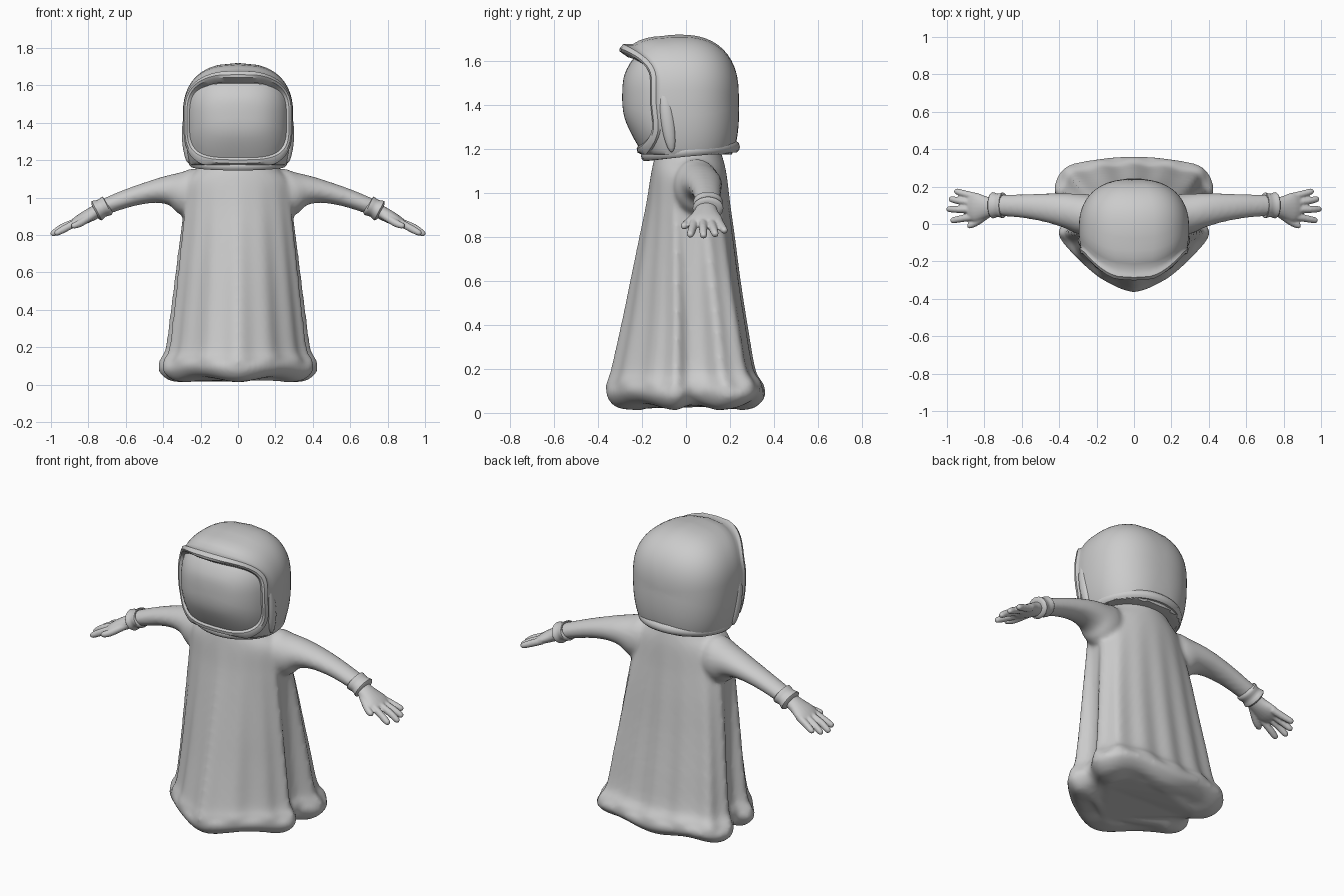
import bpy, bmesh
from math import sin, cos, pi
from mathutils import Vector

if "Cube" in bpy.data.objects:
    bpy.data.objects.remove(bpy.data.objects["Cube"])


def loft(bm, rings, cap_start=True, cap_end=True):
    rows = [[bm.verts.new(p) for p in r] for r in rings]
    n = len(rows[0])
    for a, b in zip(rows, rows[1:]):
        for i in range(n):
            j = (i + 1) % n
            bm.faces.new((a[i], a[j], b[j], b[i]))
    if cap_start:
        bm.faces.new(rows[0][::-1])
    if cap_end:
        bm.faces.new(rows[-1])


def spline(pts, steps, closed=False):
    """Catmull-Rom through tuples of any length."""
    n, out = len(pts), []
    get = (lambda i: pts[i % n]) if closed else (lambda i: pts[max(0, min(n - 1, i))])
    for i in range(n if closed else n - 1):
        p = [get(i + k) for k in (-1, 0, 1, 2)]
        for s in range(steps):
            t = s / steps
            out.append(tuple(0.5 * (2 * b + (c - a) * t + (2 * a - 5 * b + 4 * c - d) * t * t
                                    + (3 * b - a - 3 * c + d) * t ** 3) for a, b, c, d in zip(*p)))
    if not closed:
        out.append(tuple(pts[-1]))
    return out


def tube(bm, pts, n=16, steps=4, flip=1):
    """pts: (x, y, z, radius sideways, radius upward) along an arm-like path."""
    path, rings = spline(pts, steps), []
    for i, q in enumerate(path):
        t = Vector(path[min(i + 1, len(path) - 1)][:3]) - Vector(path[max(i - 1, 0)][:3])
        t.normalize()
        side = Vector((0, 0, 1)).cross(t).normalized()
        up = t.cross(side)
        ring = []
        for k in range(n):
            a = 2 * pi * k / n
            v = Vector(q[:3]) + side * cos(a) * q[3] + up * sin(a) * q[4]
            ring.append((v.x * flip, v.y, v.z))
        rings.append(ring)
    loft(bm, rings)


def finish(bm, name, voxel=0, mirror=False, smooth=0, angle=0.7):
    bmesh.ops.recalc_face_normals(bm, faces=bm.faces)
    me = bpy.data.meshes.new(name)
    bm.to_mesh(me)
    bm.free()
    ob = bpy.data.objects.new(name, me)
    bpy.context.collection.objects.link(ob)
    bpy.ops.object.select_all(action='DESELECT')
    ob.select_set(True)
    bpy.context.view_layer.objects.active = ob
    bpy.ops.object.shade_smooth_by_angle(angle=angle)
    if voxel:
        m = ob.modifiers.new("blend", 'REMESH')
        m.mode, m.voxel_size, m.use_smooth_shade = 'VOXEL', voxel, True
    if smooth:
        m = ob.modifiers.new("soften", 'SMOOTH')
        m.factor, m.iterations = 0.5, smooth
    if mirror:
        ob.modifiers.new("mirror", 'MIRROR').use_clip = False
    return ob


# robe with sleeves: unit hem outline blended into an ellipse towards the neck
half = [(0, -1), (.42, -.80), (.76, -.45), (.95, -.14), (.84, .14),
        (1.0, .5), (.86, .84), (.45, .96), (0, 1)]
hem = spline(half + [(-x, y) for x, y in half[-2:0:-1]], 8, True)
rows = [(.025, .28, .20, .24, 1), (.035, .37, .31, .31, 1), (.085, .425, .36, .36, 1),
        (.14, .41, .355, .345, 1), (.2, .38, .335, .31, 1), (.4, .355, .29, .275, .95),
        (.6, .335, .25, .245, .8), (.8, .315, .21, .22, .6), (.95, .30, .18, .2, .35),
        (1.08, .28, .16, .185, .1), (1.15, .22, .145, .17, 0), (1.21, .17, .12, .15, 0)]
bm = bmesh.new()
rings = []
for z, hx, yf, yb, w in spline(rows, 4):
    ring = []
    for i, (ux, uy) in enumerate(hem):
        a = -pi / 2 + 2 * pi * i / len(hem)
        fold = 1 + .022 * w * cos(16 * a) * (z > .12)
        x = (ux * w + cos(a) * (1 - w)) * hx * fold
        y = (uy * w + sin(a) * (1 - w)) * fold
        y *= yf if y < 0 else yb
        ring.append((x, y, z + .014 * cos(6 * a) * max(0, 1 - z / .3)))
    rings.append(ring)
loft(bm, rings)
for s in (1, -1):
    tube(bm, [(.12, .03, 1.03, .09, .11), (.26, .05, 1.025, .11, .13), (.35, .07, 1.04, .095, .087),
              (.45, .085, 1.033, .08, .062), (.58, .095, 1.0, .065, .05), (.73, .10, .945, .056, .043)],
         24, 4, s)
finish(bm, "robe_with_sleeves", voxel=.014, smooth=4)

# cuffs
bm = bmesh.new()
tube(bm, [(.695, .10, .96, .052, .04), (.70, .10, .957, .068, .054), (.73, .10, .943, .062, .05),
          (.755, .10, .930, .07, .058), (.765, .10, .925, .05, .04)], 24, 3)
finish(bm, "cuff", mirror=True)

# gloved hands: palm, thumb and four fingers
bm = bmesh.new()
tube(bm, [(.73, .095, .94, .042, .036), (.79, .09, .908, .058, .036), (.85, .09, .877, .078, .03),
          (.885, .09, .86, .06, .02)], 20)
fingers = [((.77, .06, .91), (.84, .01, .865), (.89, -.015, .845)),
           ((.85, .04, .875), (.925, .028, .835), (.98, .017, .805)),
           ((.85, .078, .877), (.94, .078, .84), (1.0, .08, .80)),
           ((.85, .112, .875), (.93, .123, .84), (.988, .135, .807)),
           ((.84, .145, .875), (.90, .16, .85), (.96, .178, .825))]
for a, b, c in fingers:
    back = Vector(c) - (Vector(c) - Vector(b)).normalized() * .012
    tube(bm, [(*a, .02, .02), (*b, .019, .02), (*back, .016, .016), (*c, .006, .006)], 12, 3)
finish(bm, "hand", voxel=.006, smooth=3, mirror=True)

# helmet surface: squashed superellipsoid, receding at the chin
C, P = Vector((0, -.03, 1.44)), 2.4


def shell_point(d, offset=0):
    e = (.295, .26 if d.y < 0 else .27, .28 if d.z > 0 else .45)
    r = sum(abs(c / k) ** P for c, k in zip(d, e)) ** (-1 / P) + offset
    p = C + d * r
    low = max(0, (1.42 - p.z) / .24)
    p.y += .075 * low ** 2 * max(0, -d.y) + .012 * low * max(0, d.y)
    p.z = max(p.z, 1.175)
    return p


# opening edge directions, as seen from the head centre
N = 72
edge = []
for i in range(N):
    a = 2 * pi * i / N
    c, s = cos(a), sin(a)
    x = .27 * abs(c) ** .55 * (1 if c > 0 else -1)
    z = 1.412 + .207 * abs(s) ** .55 * (1 if s > 0 else -1) - C.z
    rest = 1 - abs(x / .295) ** P - abs(z / (.28 if z > 0 else .45)) ** P
    edge.append(Vector((x, -.26 * max(rest, .02) ** (1 / P), z)).normalized())


def brimmed(d, offset, fade):
    p = shell_point(d, offset)
    k = fade * max(0, (p.z - 1.54) / .08) * max(0, 1 - (p.x / .3) ** 2)
    k = min(k, 1)
    return p + Vector((0, -.05 * k, .022 * k))


# helmet shell from the raised opening edge round to the back
back_pole, front_pole = Vector((0, 1, 0)), Vector((0, -1, 0))
bm = bmesh.new()
steps = [(0, -.03, 1), (0, .004, 1), (.015, .012, 1), (.05, .012, .8), (.065, .002, .7)]
steps += [(t / 24, 0, max(0, .6 - t / 10)) for t in range(2, 24)] + [(.985, 0, 0)]
loft(bm, [[brimmed(d.slerp(back_pole, t), o, f) for d in edge] for t, o, f in steps], cap_start=False)
finish(bm, "helmet_shell", angle=.6)

# visor
bm = bmesh.new()
loft(bm, [[shell_point(d.slerp(front_pole, t), -.012 + .012 * min(1, t * 2)) for d in edge]
          for t in (0, .08, .18, .3, .42, .54, .66, .78, .9, .97)], cap_start=False)
finish(bm, "visor")

# lower trim ring of the helmet
bm = bmesh.new()
rings = []
for i in range(64):
    a = 2 * pi * i / 64
    c, s = cos(a), sin(a)
    px, py = .245 * c, (.185 if s < 0 else .225) * s
    z = 1.19 + .02 * s
    rings.append([(px + .02 * cos(b) * c, py + .02 * cos(b) * s, z + .026 * sin(b))
                  for b in [2 * pi * k / 10 for k in range(10)]])
loft(bm, rings + rings[:1], False, False)
bmesh.ops.remove_doubles(bm, verts=bm.verts, dist=1e-5)
finish(bm, "helmet_base_trim")

# side hinge strips
bm = bmesh.new()
bmesh.ops.create_uvsphere(bm, u_segments=16, v_segments=12, radius=1)
for v in bm.verts:
    t = v.co.z
    v.co = Vector((.278 - .012 * t * t + .022 * v.co.x, -.085 + .032 * v.co.y - .02 * t, 1.34 + .155 * t))
finish(bm, "hinge_strip", mirror=True)
